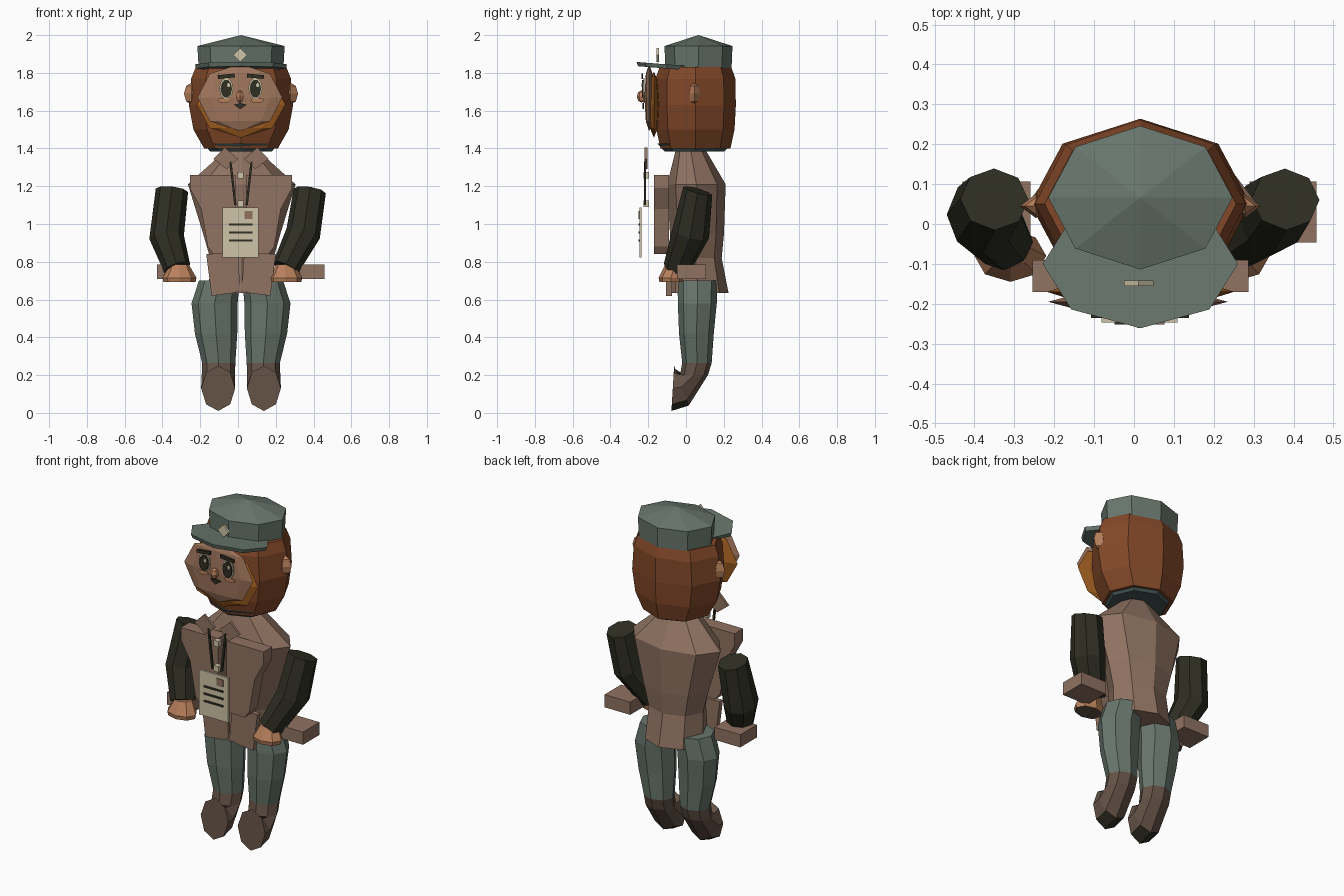
import bpy, bmesh, math
from mathutils import Vector

if "Cube" in bpy.data.objects:
    bpy.data.objects.remove(bpy.data.objects["Cube"])

CX = 0.016  # body centre line


def mat(name, r, g, b):
    lin = [((c / 255 + 0.055) / 1.055) ** 2.4 for c in (r, g, b)]
    m = bpy.data.materials.new(name)
    m.diffuse_color = (*lin, 1)
    m.use_nodes = True
    m.node_tree.nodes["Principled BSDF"].inputs["Base Color"].default_value = m.diffuse_color
    return m


GREEN = mat("grey green cloth", 104, 118, 108)
RUST = mat("rust hair", 130, 72, 40)
AMBER = mat("amber beard", 160, 94, 32)
FACE = mat("face skin", 160, 118, 92)
HAND = mat("hand skin", 184, 128, 92)
JACKET = mat("brown jacket", 144, 115, 98)
DARK = mat("dark olive", 46, 46, 35)
CREAM = mat("cream", 206, 196, 166)
SHOE = mat("shoe brown", 100, 82, 70)
TEAL = mat("dark teal", 68, 86, 86)


def finish(name, bm, *mats):
    bmesh.ops.recalc_face_normals(bm, faces=bm.faces)
    me = bpy.data.meshes.new(name)
    bm.to_mesh(me)
    bm.free()
    for m in mats:
        me.materials.append(m)
    ob = bpy.data.objects.new(name, me)
    bpy.context.collection.objects.link(ob)
    return ob


def ring(c, rx, ry, n=(0, 0, 1), sides=8):
    """Elliptical ring of points with one point at the front."""
    q = Vector((0, 0, 1)).rotation_difference(Vector(n))
    c = Vector(c)
    return [c + q @ Vector((rx * math.sin(a), -ry * math.cos(a), 0))
            for a in (2 * math.pi * i / sides for i in range(sides))]


def loft(name, rings, *mats, rule=None):
    """Skin a list of rings and cap both ends."""
    bm = bmesh.new()
    vs = [[bm.verts.new(p) for p in r] for r in rings]
    n = len(vs[0])
    for a, b in zip(vs, vs[1:]):
        for i in range(n):
            bm.faces.new((a[i], a[(i + 1) % n], b[(i + 1) % n], b[i]))
    bm.faces.new(vs[0])
    bm.faces.new(vs[-1])
    bmesh.ops.recalc_face_normals(bm, faces=bm.faces)
    if rule:
        for f in bm.faces:
            f.material_index = rule(f)
    return finish(name, bm, *mats)


def plate(name, pts, y0, y1, m):
    """Outline in x, z extruded from y0 to y1."""
    return loft(name, [[(x, y, z) for x, z in pts] for y in (y0, y1)], m)


def flip(pts):
    return [(2 * CX - x, z) for x, z in pts]


def rect(x, z, w, h, tilt=0):
    c, s = math.cos(tilt), math.sin(tilt)
    return [(x + a * w / 2 * c - b * h / 2 * s, z + a * w / 2 * s + b * h / 2 * c)
            for a, b in ((-1, -1), (1, -1), (1, 1), (-1, 1))]


def oval(x, z, rx, rz, n=10):
    return [(x + rx * math.cos(2 * math.pi * i / n), z + rz * math.sin(2 * math.pi * i / n))
            for i in range(n)]


def ball(name, c, r, m, seg=8, rings=4):
    bm = bmesh.new()
    bmesh.ops.create_uvsphere(bm, u_segments=seg, v_segments=rings, radius=1)
    for v in bm.verts:
        v.co = Vector(c) + Vector(a * b for a, b in zip(v.co, r))
    return finish(name, bm, m)


# Cap: crown with a low pointed top, and a tilted peak
loft("cap_crown", [ring((CX, .066, 1.82), .224, .175), ring((CX, .066, 1.942), .231, .18),
                   ring((CX, .066, 2.0), .001, .001)], GREEN)
tilt = (0, .08, 1)
loft("cap_peak", [ring((CX, -.1, 1.823), .236, .155, tilt), ring((CX, -.1, 1.845), .245, .162, tilt)], GREEN)
plate("cap_emblem", rect(.012, 1.895, .052, .052, .8), -.155, -.142, CREAM)

# Hair and neck collar
loft("hair", [ring((CX, .05, z), rx, ry) for z, rx, ry in (
    (1.40, .195, .185), (1.50, .252, .207), (1.63, .276, .214), (1.77, .264, .211), (1.83, .24, .19))], RUST)
loft("neck_collar", [ring((CX, .045, 1.385), .165, .16), ring((CX, .045, 1.425), .195, .195)], TEAL)

# Face, beard, nose and ears
ball("beard", (CX, -.17, 1.632), (.235, .03, .175), AMBER)
ball("face", (.01, -.195, 1.67), (.225, .025, .178), FACE)
ball("nose", (.01, -.235, 1.675), (.024, .026, .032), HAND, 6, 4)
for s, side in ((-1, "left"), (1, "right")):
    ball(side + "_ear", (CX + s * .262, .045, 1.69), (.04, .03, .058), HAND, 4, 4)
    ex = .015 + s * .077
    plate(side + "_eye_white", oval(ex, 1.718, .037, .057), -.226, -.219, CREAM)
    plate(side + "_eye_pupil", oval(ex, 1.716, .030, .049), -.232, -.226, DARK)
    plate(side + "_eye_glint", oval(ex + .012, 1.735, .009, .012, 6), -.236, -.232, CREAM)
    plate(side + "_brow", rect(ex, 1.782, .09, .02, -s * .1), -.236, -.228, DARK)
    plate(side + "_cheek", oval(ex + s * .01, 1.655, .036, .014, 8), -.225, -.219, HAND)
plate("mouth", [(-.022, 1.632), (.012, 1.608), (.046, 1.632), (.012, 1.64)], -.23, -.222, DARK)

# Jacket body
loft("jacket", [ring((CX + .004, y, z), rx, ry) for z, rx, y, ry in (
    (.635, .175, .06, .165), (.82, .168, .052, .137), (.95, .205, .058, .143),
    (1.21, .285, .055, .155), (1.39, .085, .025, .08))], JACKET)

# Front panels, hem flaps and lapels, mirrored
vest = [(-.255, 1.26), (-.012, 1.26), (-.012, .84), (-.13, .84), (-.16, .88), (-.195, 1.08), (-.255, 1.19)]
hem = [(-.168, .84), (.0, .84), (.012, .65), (-.02, .635), (-.14, .62)]
lapel = [(-.07, 1.405), (.0, 1.345), (-.06, 1.29), (-.13, 1.345)]
for name, pts, y0, y1 in (("chest_panel", vest, -.17, -.09), ("hem_flap", hem, -.105, -.075),
                          ("lapel", lapel, -.22, -.205)):
    plate("left_" + name, pts, y0, y1, JACKET)
    plate("right_" + name, flip(pts), y0, y1, JACKET)

# Lanyard and badge
cord = [(-.046, 1.33), (-.034, 1.33), (-.008, 1.1), (-.02, 1.1)]
plate("left_cord", cord, -.222, -.212, DARK)
plate("right_cord", flip(cord), -.222, -.212, DARK)
for z in (1.257, 1.108):
    plate("lanyard_clip", rect(.014, z, .032, .034), -.225, -.195, CREAM)
plate("badge", rect(.014, .955, .19, .265), -.247, -.235, CREAM)
plate("badge_square", rect(.056, 1.047, .042, .042), -.252, -.247, JACKET)
for z in (.998, .955, .912):
    plate("badge_line", rect(.014, z, .125, .011), -.252, -.247, DARK)

# Sleeves, hands and side boxes
arms = {"left": ((-.35, .062, 1.178), (-.378, .025, .93), (-.322, -.05, .765), -.31, -.43, -.26),
        "right": ((.38, .062, 1.175), (.345, .025, .95), (.25, -.05, .765), .25, .29, .458)}
for side, (top, elbow, wrist, hx, bx0, bx1) in arms.items():
    top, elbow, wrist = Vector(top), Vector(elbow), Vector(wrist)
    up, low = (top - elbow).normalized(), (elbow - wrist).normalized()
    loft(side + "_sleeve", [ring(wrist, .072, .072, low), ring(elbow, .092, .1, up + low),
                            ring(top, .086, .08, up + Vector((0, .12, 0)))], DARK)
    loft(side + "_hand", [ring((hx, -.08, .692), .085, .06), ring((hx, -.08, .715), .09, .065),
                          ring((hx, -.06, .785), .05, .05)], HAND, SHOE,
         rule=lambda f: int(f.normal.z < -.9))
    plate(side + "_box", [(bx0, .71), (bx1, .71), (bx1, .785), (bx0, .785)], -.047, .107, JACKET)

# Trouser legs and pointed-down shoes
for s, side in ((-1, "left"), (1, "right")):
    def leg(dx, y, z, rx, ry, n=(0, 0, 1)):
        return ring((CX + s * dx, y, z), rx, ry, n)
    ankle = leg(.118, .058, .265, .088, .078)
    loft(side + "_trouser", [ankle, leg(.132, .055, .42, .112, .092), leg(.14, .06, .58, .122, .103),
                             leg(.115, .06, .70, .108, .105)], GREEN)
    loft(side + "_shoe", [ankle, leg(.12, .042, .2, .088, .074), leg(.121, -.023, .137, .09, .105, (0, 1, .38)),
                          leg(.121, -.07, .13, .09, .12, (0, 1, -.06))], SHOE, DARK,
         rule=lambda f: int(f.normal.z < -.3 and f.calc_center_median().z < .09
                            and f.calc_center_median().y < 0))
